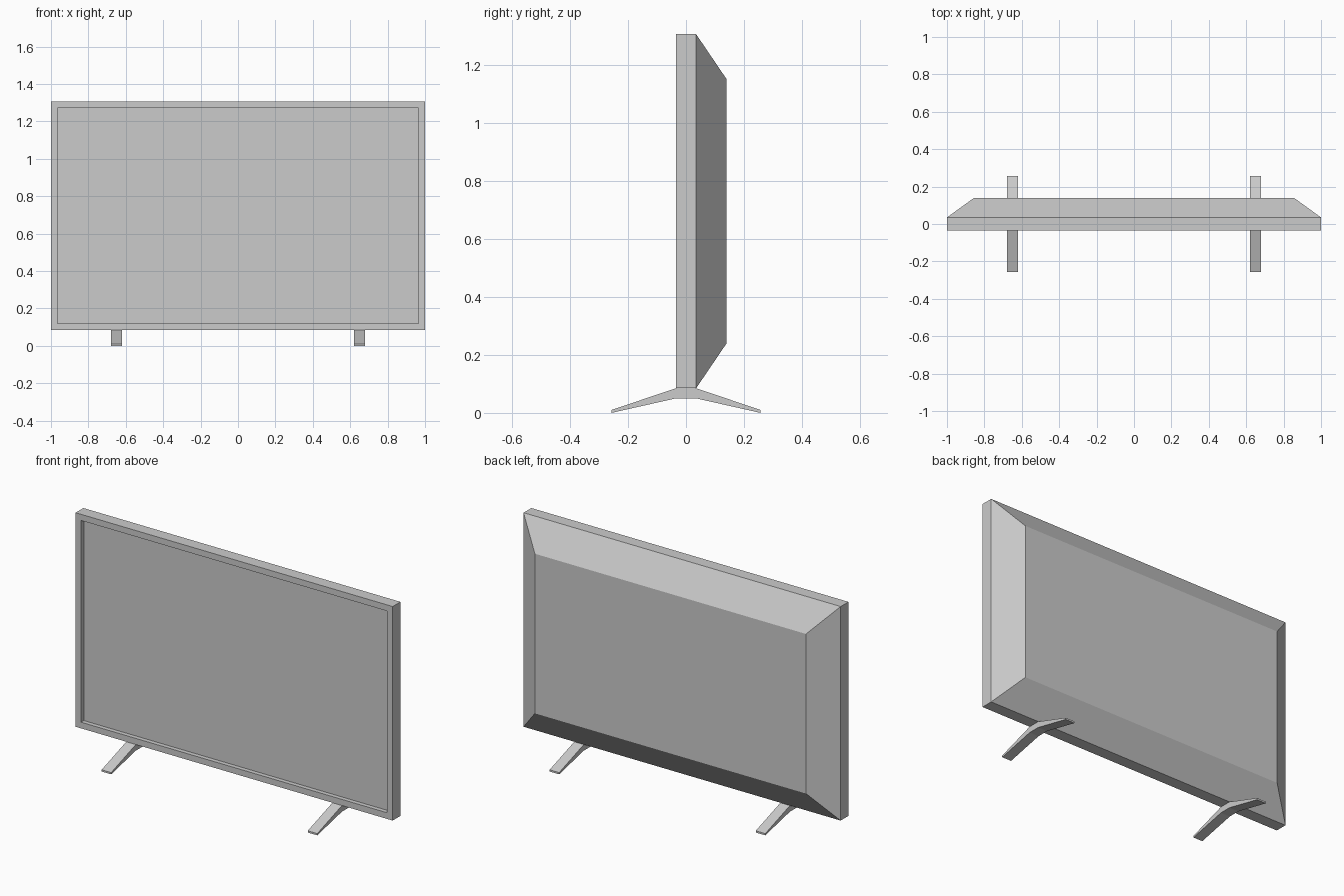
import bpy
import bmesh

cube = bpy.data.objects.get("Cube")
if cube:
    bpy.data.objects.remove(cube, do_unlink=True)

grey = bpy.data.materials.new("neutral_grey")
grey.use_nodes = True
COLOUR = (0.6, 0.6, 0.6, 1)
grey.diffuse_color = COLOUR
grey.node_tree.nodes["Principled BSDF"].inputs["Base Color"].default_value = COLOUR


def finish(name, bm):
    bmesh.ops.recalc_face_normals(bm, faces=bm.faces)
    mesh = bpy.data.meshes.new(name)
    bm.to_mesh(mesh)
    bm.free()
    mesh.materials.append(grey)
    obj = bpy.data.objects.new(name, mesh)
    bpy.context.collection.objects.link(obj)
    return obj


def lofted(name, rings):
    """Join rectangles (half width, bottom, top, y) into a closed solid."""
    bm = bmesh.new()
    loops = [[bm.verts.new(p) for p in ((-w, y, lo), (w, y, lo), (w, y, hi), (-w, y, hi))]
             for w, lo, hi, y in rings]
    for a, b in zip(loops, loops[1:]):
        for i in range(4):
            j = (i + 1) % 4
            bm.faces.new((a[i], a[j], b[j], b[i]))
    bm.faces.new(loops[0])
    bm.faces.new(loops[-1])
    return finish(name, bm)


# Television body: recessed screen, bezel, slim frame, tapered back
lofted("television_body", [
    (0.965, 0.12, 1.27, -0.01),
    (0.965, 0.12, 1.27, -0.035),
    (1.0, 0.085, 1.305, -0.035),
    (1.0, 0.085, 1.305, 0.035),
    (0.855, 0.24, 1.15, 0.14),
])

# Splayed feet: one symmetrical side profile extruded across the width
half = [(0.035, 0.085), (0.257, 0.01), (0.257, 0.002), (0.035, 0.05)]
profile = half + [(-y, z) for y, z in reversed(half)]
for name, x in (("left_foot", 0.65), ("right_foot", -0.65)):
    bm = bmesh.new()
    face = bm.faces.new([bm.verts.new((x - 0.03, y, max(z - 0.002, 0) if z < 0.01 else z))
                         for y, z in profile])
    side = bmesh.ops.extrude_face_region(bm, geom=[face])["geom"]
    bmesh.ops.translate(bm, vec=(0.06, 0, 0),
                        verts=[v for v in side if isinstance(v, bmesh.types.BMVert)])
    finish(name, bm)
